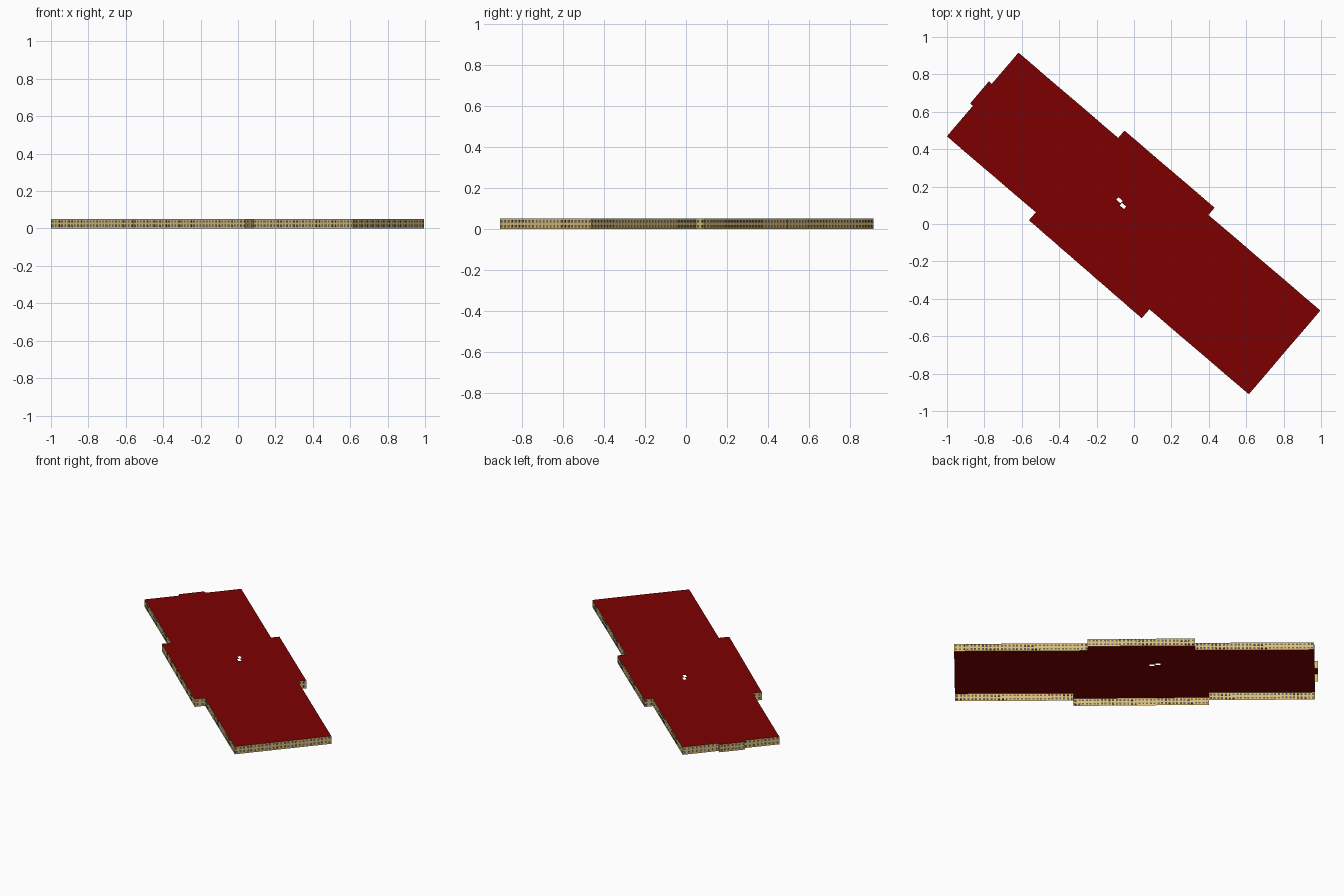
import bpy, bmesh, math
from mathutils import Vector, Matrix

if "Cube" in bpy.data.objects:
    bpy.data.objects.remove(bpy.data.objects["Cube"])

H = 0.05
PLACE = Matrix.Translation((-0.002, 0.003, 0)) @ Matrix.Rotation(math.radians(-40.5), 4, 'Z')


def material(name, rgb):
    m = bpy.data.materials.new(name)
    m.diffuse_color = (*rgb, 1)
    m.use_nodes = True
    m.node_tree.nodes["Principled BSDF"].inputs["Base Color"].default_value = m.diffuse_color
    return m


RED = material("dark red roof", (0.205, 0.0, 0.0))
TAN = material("tan wall", (0.70, 0.50, 0.17))
GLASS = material("grey blue glass", (0.13, 0.15, 0.20))
FRAME = material("dark frame", (0.05, 0.04, 0.025))


def finish(name, bm, mats):
    me = bpy.data.meshes.new(name)
    bm.to_mesh(me)
    bm.free()
    for m in mats:
        me.materials.append(m)
    ob = bpy.data.objects.new(name, me)
    ob.matrix_world = PLACE
    bpy.context.collection.objects.link(ob)
    return ob


def add_box(bm, matrix, size, index=0):
    r = bmesh.ops.create_cube(bm, size=1, matrix=matrix @ Matrix.Diagonal((*size, 1)))
    for f in {f for v in r["verts"] for f in v.link_faces}:
        f.material_index = index


def loop(bm, points, z):
    vs = [bm.verts.new((p[0], p[1], z)) for p in points]
    return [bm.edges.new((a, b)) for a, b in zip(vs, vs[1:] + vs[:1])]


# Footprint: long block with a bay on each long side and a porch on one end
L, W = 1.061, 0.294
outline = [Vector(p) for p in (
    (-L, -W), (-0.436, -W), (-0.436, -0.35), (0.362, -0.357), (0.362, -W),
    (L, -W), (L, W), (0.274, W), (0.274, 0.345), (-0.359, 0.345),
    (-0.359, W), (-L, W), (-L, 0.075), (-1.081, 0.075), (-1.081, -0.08), (-L, -0.08))]

# Roof: a single sheet with two small openings
bm = bmesh.new()
edges = loop(bm, outline, H)
for u, v in ((-0.138, 0.045), (-0.104, 0.034)):
    a, b = 0.015, 0.009
    edges += loop(bm, [(u - a, v - b), (u + a, v - b), (u + a, v + b), (u - a, v + b)], H)
bmesh.ops.triangle_fill(bm, use_beauty=True, edges=edges, normal=(0, 0, 1))
finish("roof", bm, [RED])

# Walls: thin sheets, open underneath
bm = bmesh.new()
ext = bmesh.ops.extrude_edge_only(bm, edges=loop(bm, outline, 0))
bmesh.ops.translate(bm, vec=(0, 0, H),
                    verts=[g for g in ext["geom"] if isinstance(g, bmesh.types.BMVert)])
bmesh.ops.recalc_face_normals(bm, faces=bm.faces)
finish("walls", bm, [TAN])

# Two storeys of framed windows along every wall, seen from both sides
bm = bmesh.new()
for a, b in zip(outline, outline[1:] + outline[:1]):
    d = b - a
    count = int(d.length / 0.022)
    turn = Matrix.Rotation(math.atan2(d.y, d.x), 4, 'Z')
    for i in range(count):
        p = a + d * ((i + 0.5) / count)
        for z in (0.014, 0.038):
            m = Matrix.Translation((p.x, p.y, z)) @ turn
            add_box(bm, m, (0.0115, 0.001, 0.012), 0)
            add_box(bm, m, (0.0095, 0.002, 0.010), 1)
finish("windows", bm, [FRAME, GLASS])
